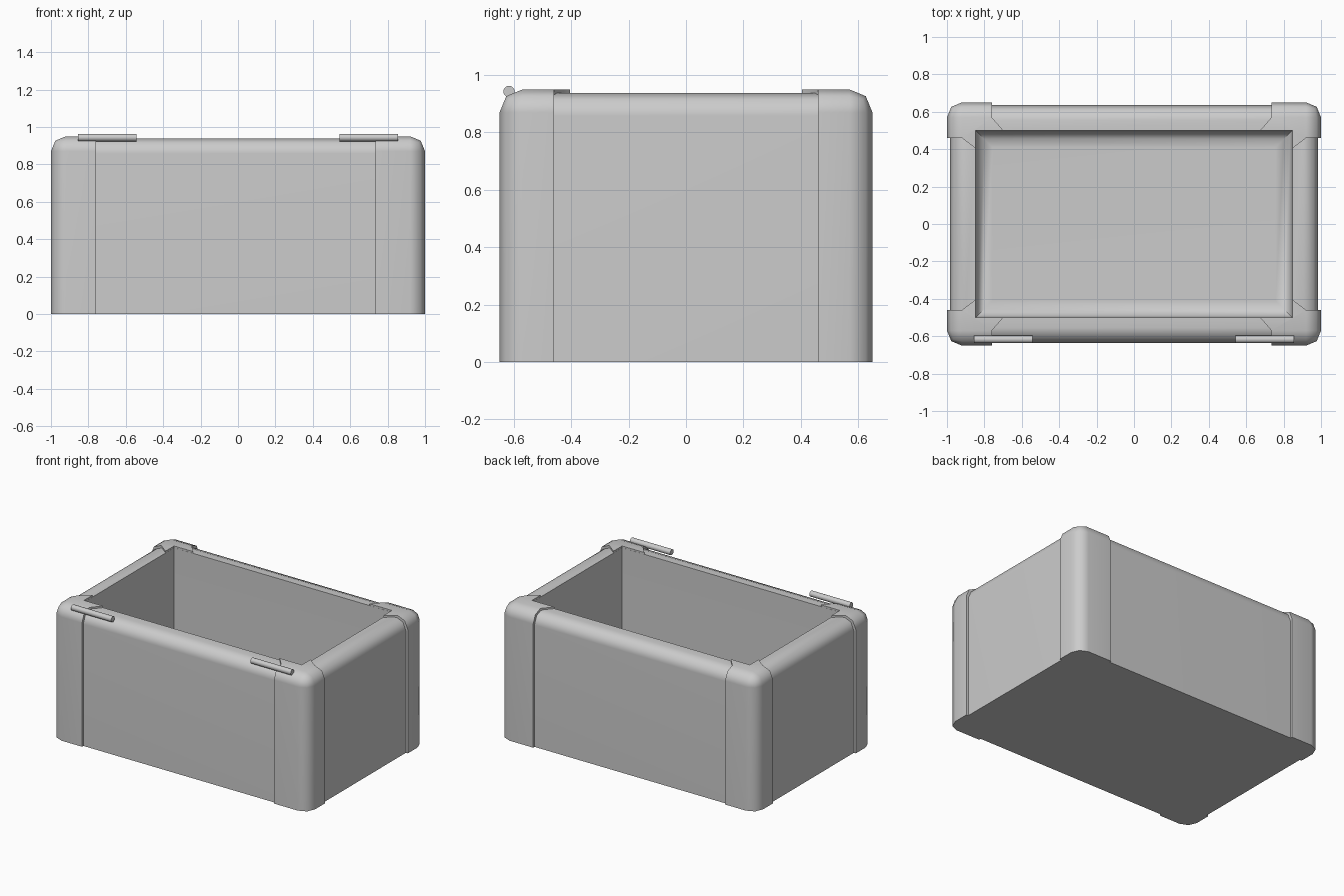
import bpy
import bmesh
import math
from mathutils import Matrix

cube = bpy.data.objects.get("Cube")
if cube:
    bpy.data.objects.remove(cube, do_unlink=True)

# One plain grey for the whole model
grey = bpy.data.materials.new("matte_grey")
grey.use_nodes = True
colour = (0.6, 0.6, 0.6, 1.0)
grey.diffuse_color = colour
grey.node_tree.nodes["Principled BSDF"].inputs["Base Color"].default_value = colour


def make_object(name, bm):
    bmesh.ops.recalc_face_normals(bm, faces=bm.faces)
    mesh = bpy.data.meshes.new(name)
    bm.to_mesh(mesh)
    bm.free()
    obj = bpy.data.objects.new(name, mesh)
    obj.data.materials.append(grey)
    bpy.context.collection.objects.link(obj)
    return obj


def rounded_box(name, hx, hy, z0, z1, radius, segments, pick):
    """Box whose edges chosen by pick(mid height, is vertical) are rounded."""
    bm = bmesh.new()
    bmesh.ops.create_cube(bm, size=1, matrix=Matrix.Translation((0, 0, (z0 + z1) / 2))
                          @ Matrix.Diagonal((2 * hx, 2 * hy, z1 - z0, 1)))
    edges = []
    for e in bm.edges:
        a, b = (v.co for v in e.verts)
        if pick((a.z + b.z) / 2, abs(a.z - b.z) > 0.01):
            edges.append(e)
    bmesh.ops.bevel(bm, geom=edges, offset=radius, offset_type='OFFSET',
                    segments=segments, profile=0.5, affect='EDGES')
    return make_object(name, bm)


def prism(name, points, z0, z1):
    bm = bmesh.new()
    face = bm.faces.new([bm.verts.new((x, y, z0)) for x, y in points])
    grown = bmesh.ops.extrude_face_region(bm, geom=[face])["geom"]
    top = [g for g in grown if isinstance(g, bmesh.types.BMVert)]
    bmesh.ops.translate(bm, verts=top, vec=(0, 0, z1 - z0))
    return make_object(name, bm)


def cut(obj, cutter, operation):
    """Apply a boolean and remove the cutter."""
    mod = obj.modifiers.new("cut", 'BOOLEAN')
    mod.operation = operation
    mod.solver = 'EXACT'
    mod.object = cutter
    graph = bpy.context.evaluated_depsgraph_get()
    mesh = bpy.data.meshes.new_from_object(obj.evaluated_get(graph))
    obj.modifiers.clear()
    obj.data = mesh
    bpy.data.objects.remove(cutter, do_unlink=True)


def smooth(obj, angle=50):
    bpy.ops.object.select_all(action='DESELECT')
    obj.select_set(True)
    bpy.context.view_layer.objects.active = obj
    bpy.ops.object.shade_smooth_by_angle(angle=math.radians(angle))
    mod = obj.modifiers.new("even_shading", 'WEIGHTED_NORMAL')
    mod.keep_sharp = True


def outer(name, hx, hy, top):
    return rounded_box(name, hx, hy, 0, top, 0.08, 2,
                       lambda z, upright: upright or z > top / 2)


# Open box with a hollow whose floor edges are rounded
box = outer("box_body", 0.985, 0.635, 0.938)
hollow = rounded_box("hollow_cutter", 0.847, 0.5, 0.15, 1.2, 0.09, 3,
                     lambda z, upright: z < 0.2)
cut(box, hollow, 'DIFFERENCE')
smooth(box)

# Raised corner guards, L-shaped in plan with slanted ends on the rim
for side, sx, seam in (("left", 1, 0.735), ("right", -1, 0.76)):
    for end, sy in (("front", -1), ("back", 1)):
        plan = [(1.1, 0.46), (0.92, 0.46), (0.848, 0.405), (0.848, 0.501),
                (seam - 0.06, 0.501), (seam, 0.57), (seam, 0.8), (1.1, 0.8)]
        guard = outer(f"{end}_{side}_corner_guard", 1.0, 0.65, 0.95)
        shape = prism("guard_cutter", [(sx * x, sy * y) for x, y in plan], -0.1, 1.1)
        cut(guard, shape, 'INTERSECT')
        smooth(guard)

# Hinge pins lying along the front rim
for side, sx in (("left", 1), ("right", -1)):
    bm = bmesh.new()
    bmesh.ops.create_cone(bm, cap_ends=True, segments=12, radius1=0.02,
                          radius2=0.02, depth=0.314,
                          matrix=Matrix.Translation((sx * 0.699, -0.617, 0.943))
                          @ Matrix.Rotation(math.pi / 2, 4, 'Y'))
    smooth(make_object(f"{side}_hinge_pin", bm))
